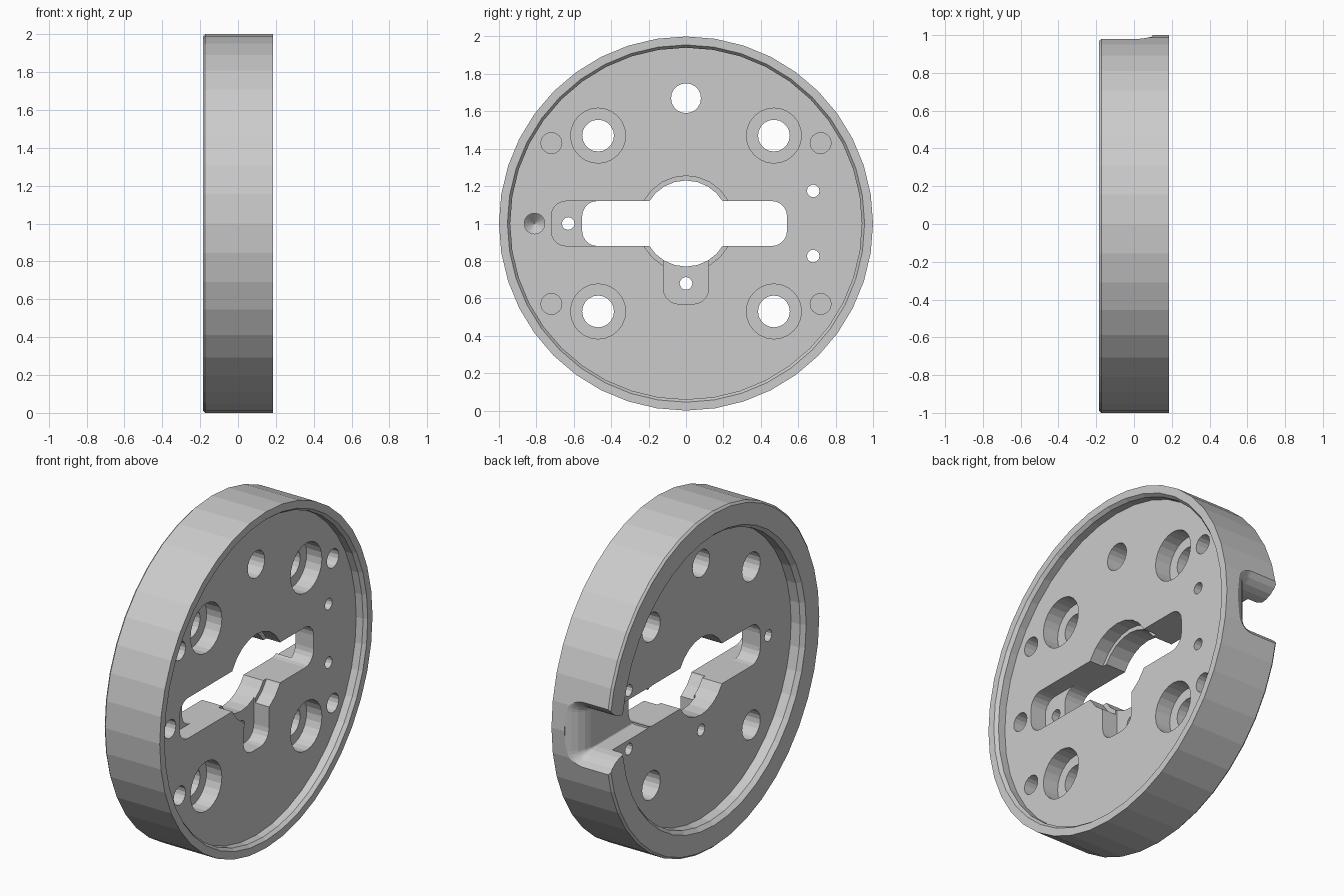
import bpy, bmesh
from math import sin, cos, pi

cube = bpy.data.objects.get("Cube")
if cube:
    bpy.data.objects.remove(cube, do_unlink=True)

grey = bpy.data.materials.new("light_grey")
grey.use_nodes = True
grey.diffuse_color = (0.6, 0.6, 0.6, 1)
grey.node_tree.nodes["Principled BSDF"].inputs["Base Color"].default_value = (0.6, 0.6, 0.6, 1)

FACE = 0.185      # half thickness
FRONT = 0.12      # web surface on the +x side
BACK = -0.10      # web surface on the -x side
OUT = 0.3         # overshoot for cutters


def loft(name, rings):
    """Closed solid through rings of equal point count."""
    bm = bmesh.new()
    loops = [[bm.verts.new(p) for p in ring] for ring in rings]
    n = len(loops[0])
    for a, b in zip(loops, loops[1:]):
        for i in range(n):
            j = (i + 1) % n
            bm.faces.new((a[i], a[j], b[j], b[i]))
    bm.faces.new(loops[0][::-1])
    bm.faces.new(loops[-1])
    bmesh.ops.recalc_face_normals(bm, faces=bm.faces)
    mesh = bpy.data.meshes.new(name)
    bm.to_mesh(mesh)
    bm.free()
    mesh.materials.append(grey)
    ob = bpy.data.objects.new(name, mesh)
    bpy.context.collection.objects.link(ob)
    return ob


def turned(name, profile, y=0, z=1, n=40):
    """Solid turned about an axis along x, from (x, radius) pairs."""
    return loft(name, [[(x, y + r * cos(2 * pi * i / n), z + r * sin(2 * pi * i / n))
                        for i in range(n)] for x, r in profile])


def rounded_slot(name, y0, y1, z0, z1, r, x0, x1, steps=5):
    """Rounded rectangle in the disc plane, extruded along x."""
    corners = [(y1 - r, z1 - r), (y0 + r, z1 - r), (y0 + r, z0 + r), (y1 - r, z0 + r)]
    pts = [(cy + r * cos((k + i / steps) * pi / 2), cz + r * sin((k + i / steps) * pi / 2))
           for k, (cy, cz) in enumerate(corners) for i in range(steps + 1)]
    return loft(name, [[(x, y, z) for y, z in pts] for x in (x0, x1)])


# Disc with a small bevel on the back edge
disc = turned("mounting_disc", [(-FACE, 0.988), (-FACE + 0.012, 1), (FACE, 1)])
cutters = []


def hole(y, z, r, x0=-OUT, x1=OUT, n=16):
    cutters.append(turned("hole_cutter", [(x0, r), (x1, r)], y, 1 + z, n))


# Shallow recesses on both sides
cutters.append(turned("front_recess", [(FRONT, 0.94), (FACE - 0.02, 0.94),
                                       (FACE, 0.955), (OUT, 0.955)]))
cutters.append(turned("back_recess", [(-OUT, 0.865), (-FACE, 0.865),
                                      (-FACE + 0.025, 0.845), (BACK, 0.845)]))

# Central bore, counterbore and through slot
hole(0, 0, 0.23, n=24)
hole(0, 0, 0.255, 0.03, OUT, 24)
cutters.append(rounded_slot("slot", -0.555, 0.54, 0.88, 1.12, 0.08, -OUT, OUT))

# Screw pockets beside the bore
cutters.append(rounded_slot("side_pocket", -0.72, -0.3, 0.88, 1.12, 0.08, 0.02, OUT))
cutters.append(rounded_slot("lower_pocket", -0.12, 0.12, 0.57, 0.95, 0.08, 0.02, OUT))
hole(-0.63, 0, 0.034, n=12)
hole(0, -0.32, 0.034, n=12)

# Counterbored screw holes and the outer holes, mirrored
for sy in (-1, 1):
    for sz in (-1, 1):
        hole(sy * 0.47, sz * 0.47, 0.085, n=20)
        hole(sy * 0.47, sz * 0.47, 0.147, 0.02, OUT, 24)
        hole(sy * 0.72, sz * 0.43, 0.056, BACK, OUT)
for sz in (-1, 1):
    hole(0.68, sz * 0.174, 0.034, n=12)
hole(0, 0.67, 0.08, n=20)

# Blind drilled hole with a conical end
cutters.append(turned("blind_hole", [(-0.03, 0.002), (0.02, 0.055), (OUT, 0.055)], -0.81, 1, 16))


# Cable exit through the rim, flaring outwards
def exit_ring(y, grow):
    w, floor, r = 0.12 + grow, 0.9 * min(grow, 0.11), 0.01 + 0.9 * grow
    arc = [(floor - r + r * sin(i * pi / 12), w - r + r * cos(i * pi / 12)) for i in range(7)]
    half = [(-OUT, w)] + arc
    return ([(x, y, 1 + z) for x, z in half] +
            [(x, y, 1 - z) for x, z in reversed(half)])


R = 0.15
rings = [exit_ring(0.5, 0)]
rings += [exit_ring(0.85 + R * sin(t * pi / 12), R * (1 - cos(t * pi / 12))) for t in range(7)]
rings.append(exit_ring(1.05, R))
cutters.append(loft("cable_exit", rings))

# Cut everything from the disc
bpy.context.view_layer.objects.active = disc
for cutter in cutters:
    cutter.hide_render = True
    mod = disc.modifiers.new("cut", "BOOLEAN")
    mod.operation = "DIFFERENCE"
    mod.solver = "EXACT"
    mod.object = cutter
    bpy.ops.object.modifier_apply(modifier=mod.name)
    bpy.data.objects.remove(cutter, do_unlink=True)
